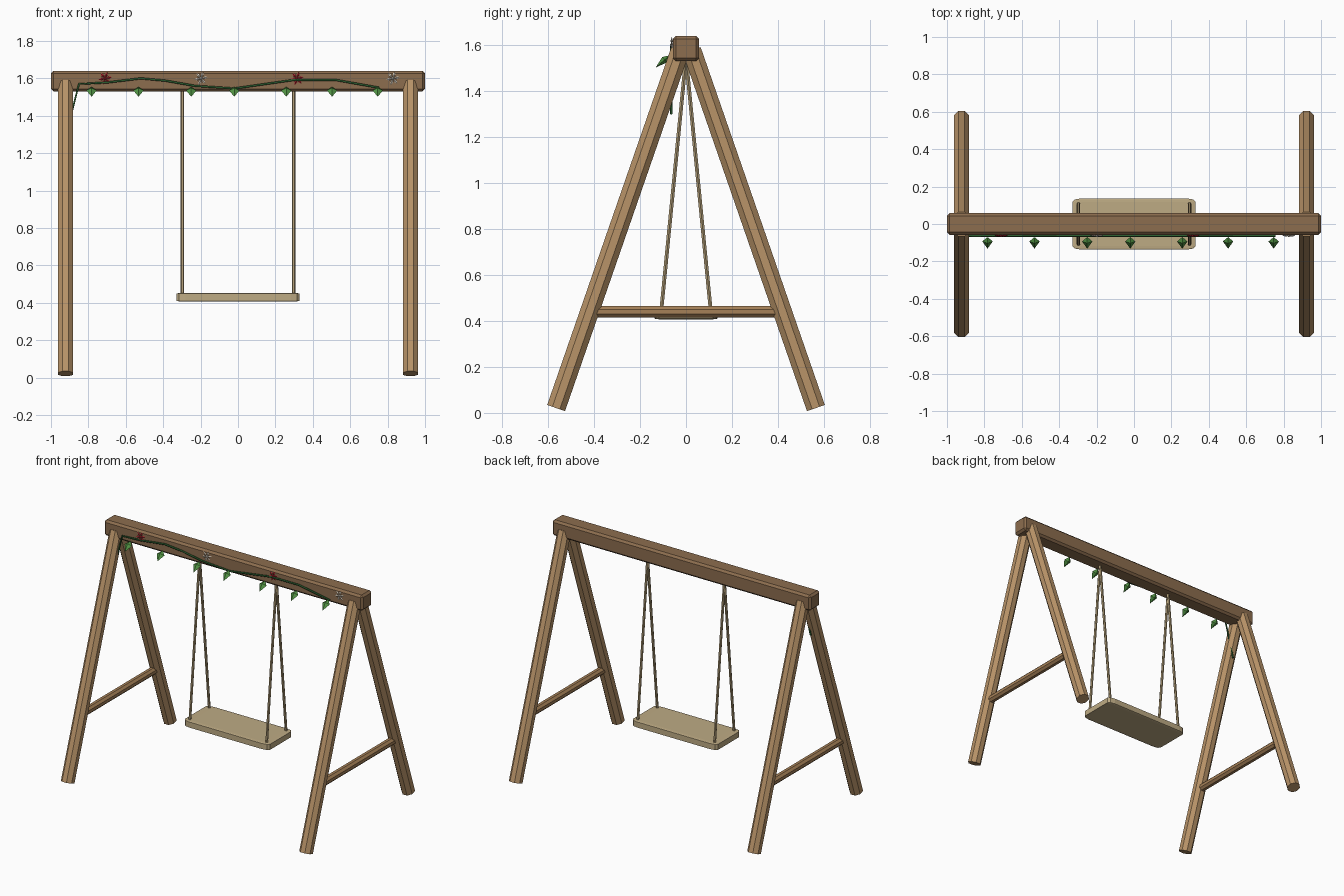
import bpy, bmesh, math
from mathutils import Vector, Matrix

old = bpy.data.objects.get("Cube")
if old:
    bpy.data.objects.remove(old, do_unlink=True)


def material(name, rgb):
    # sRGB 0-255 to linear
    lin = [((c / 255 + 0.055) / 1.055) ** 2.4 for c in rgb]
    m = bpy.data.materials.new(name)
    m.use_nodes = True
    m.diffuse_color = (*lin, 1)
    m.node_tree.nodes["Principled BSDF"].inputs["Base Color"].default_value = (*lin, 1)
    return m


BEAM = material("dark wood", (140, 109, 78))
LEG = material("light wood", (184, 147, 104))
BAR = material("medium wood", (166, 129, 88))
SEAT = material("pale wood", (190, 171, 132))
ROPE = material("rope", (176, 156, 118))
VINE = material("vine green", (42, 92, 46))
LEAF = material("leaf green", (82, 148, 68))
RED = material("red petal", (178, 36, 48))
WHITE = material("white petal", (226, 216, 200))


def finish(name, bm, mat):
    bmesh.ops.recalc_face_normals(bm, faces=bm.faces)
    mesh = bpy.data.meshes.new(name)
    bm.to_mesh(mesh)
    bm.free()
    mesh.materials.append(mat)
    obj = bpy.data.objects.new(name, mesh)
    bpy.context.collection.objects.link(obj)
    return obj


def rod(name, a, b, radius, sides, mat):
    # straight prism between two points, with flats facing the axes
    a, b = Vector(a), Vector(b)
    bm = bmesh.new()
    bmesh.ops.create_cone(bm, cap_ends=True, segments=sides, radius1=radius,
                          radius2=radius, depth=(b - a).length)
    turn = (b - a).to_track_quat("Z", "Y").to_matrix().to_4x4()
    bm.transform(Matrix.Translation((a + b) / 2) @ turn @ Matrix.Rotation(math.pi / sides, 4, "Z"))
    return finish(name, bm, mat)


def rounded_box(name, size, center, bevel, segments, mat, stretch_bevel=False):
    # stretch_bevel rounds a unit cube first, so the rounding scales with the box
    bm = bmesh.new()
    bmesh.ops.create_cube(bm, size=1)
    scale = Matrix.Diagonal((*size, 1))
    if not stretch_bevel:
        bm.transform(scale)
    bmesh.ops.bevel(bm, geom=bm.edges[:], offset=bevel, segments=segments,
                    profile=0.5, affect="EDGES")
    if stretch_bevel:
        bm.transform(scale)
    bm.transform(Matrix.Translation(center))
    return finish(name, bm, mat)


# Top beam
rounded_box("top_beam", (2, 0.115, 0.11), (0, 0, 1.585), 0.014, 1, BEAM)

# A-frames: two splayed legs and a cross bar at each end
for side, x in (("left", 0.922), ("right", -0.922)):
    for end, s in (("front", -1), ("back", 1)):
        rod(f"{side}_{end}_leg", (x, s * 0.565, 0.021), (x, s * 0.025, 1.577), 0.0445, 8, LEG)
    rod(f"{side}_cross_bar", (x, -0.41, 0.44), (x, 0.41, 0.44), 0.027, 8, BAR)

# Seat and ropes
rounded_box("seat", (0.66, 0.275, 0.046), (0, 0, 0.43), 0.075, 2, SEAT, True)
for side, x in (("left", 0.297), ("right", -0.297)):
    for end, s in (("front", -1), ("back", 1)):
        rod(f"{side}_{end}_rope", (x, s * 0.108, 0.44), (x, 0, 1.545), 0.0095, 6, ROPE)

# Vine trailing along the front of the beam
path = [(-0.92, 1.3), (-0.85, 1.57), (-0.7, 1.578), (-0.52, 1.6), (-0.39, 1.588),
        (-0.23, 1.56), (-0.02, 1.546), (0.3, 1.592), (0.52, 1.592), (0.755, 1.55)]
curve = bpy.data.curves.new("vine", "CURVE")
curve.dimensions = "3D"
curve.bevel_depth = 0.006
curve.bevel_resolution = 1
curve.use_fill_caps = True
spline = curve.splines.new("POLY")
spline.points.add(len(path) - 1)
for p, (x, z) in zip(spline.points, path):
    p.co = (x, -0.064, z, 1)
curve.materials.append(VINE)
bpy.context.collection.objects.link(bpy.data.objects.new("vine", curve))


def leaf(name, x):
    # flat four-sided spindle pointing forward and down
    bm = bmesh.new()
    back = bm.verts.new((x, -0.07, 1.555))
    tip = bm.verts.new((x, -0.132, 1.502))
    ring = [bm.verts.new((x + dx, -0.093 + dy, 1.536 + dz)) for dx, dy, dz in
            ((-0.028, 0, 0), (0, -0.01, 0.012), (0.028, 0, 0), (0, 0.01, -0.012))]
    for i in range(4):
        for end in (back, tip):
            bm.faces.new((ring[i], ring[(i + 1) % 4], end))
    finish(name, bm, LEAF)


for i, x in enumerate((-0.783, -0.532, -0.25, -0.02, 0.258, 0.503, 0.747)):
    leaf(f"leaf_{i + 1}", x)


def flower(name, x, z, mat):
    # narrow kite petals around a small faceted heart
    bm = bmesh.new()
    center = Vector((x, -0.062, z))
    for i in range(6):
        angle = math.tau * i / 6 + 0.2
        out = Vector((math.cos(angle), 0, math.sin(angle)))
        wide = Vector((-out.z, 0, out.x)) * 0.007
        front = Vector((0, -0.005, 0))
        rim = [center, center + out * 0.022 + wide, center + out * 0.037, center + out * 0.022 - wide]
        rim = [bm.verts.new(p) for p in rim]
        for lift in (front, -front):
            ridge = bm.verts.new(center + out * 0.02 + lift)
            for k in range(4):
                bm.faces.new((rim[k], rim[(k + 1) % 4], ridge))
    bmesh.ops.create_icosphere(bm, subdivisions=1, radius=0.009,
                               matrix=Matrix.Translation(center))
    finish(name, bm, mat)


for i, (x, mat) in enumerate(((-0.71, RED), (-0.198, WHITE), (0.315, RED), (0.828, WHITE))):
    flower(f"flower_{i + 1}", x, 1.6, mat)
